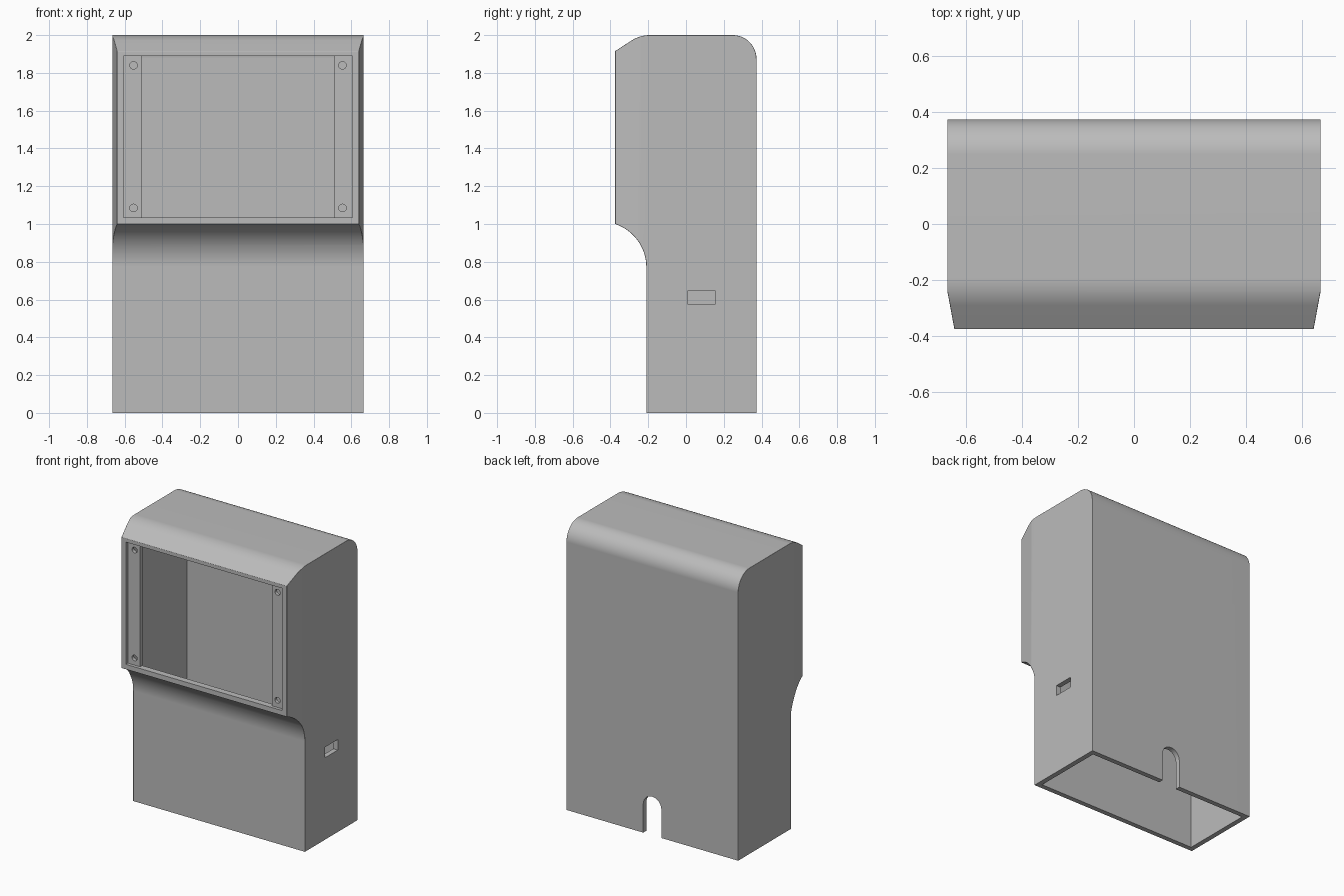
import bpy, bmesh
from math import sin, cos, acos, pi, radians
from mathutils import Vector, Matrix

cube = bpy.data.objects.get("Cube")
if cube:
    bpy.data.objects.remove(cube, do_unlink=True)

grey = bpy.data.materials.new("plain grey")
grey.use_nodes = True
grey.diffuse_color = (0.5, 0.5, 0.5, 1)
grey.node_tree.nodes["Principled BSDF"].inputs["Base Color"].default_value = (0.5, 0.5, 0.5, 1)

HALF, FRONT, BACK, WALL = 0.665, -0.375, 0.373, 0.035


def arc(cy, cz, r, a0, a1, n):
    steps = [a0 + (a1 - a0) * i / n for i in range(n + 1)]
    return [(cy + r * cos(a), cz + r * sin(a)) for a in steps]


def side_profile(t, front, bottom):
    """Side outline, moved inwards by t."""
    neck_r = 0.24 + t
    pts = [(BACK - t, bottom), (-0.21 + t, bottom)]
    pts += arc(-0.45, 0.772, neck_r, 0, acos((front + 0.45) / neck_r), 12)
    brow = arc(-0.19, 1.816, 0.184 - t, radians(123), pi / 2, 8)
    y, z = brow[0]
    pts += [(front, z - 0.65 * (y - front))] + brow
    pts += arc(BACK - 0.125, 1.875, 0.125 - t, pi / 2, 0, 12)
    return pts


def to_object(bm, name):
    bmesh.ops.recalc_face_normals(bm, faces=bm.faces)
    mesh = bpy.data.meshes.new(name)
    bm.to_mesh(mesh)
    bm.free()
    mesh.materials.append(grey)
    obj = bpy.data.objects.new(name, mesh)
    bpy.context.collection.objects.link(obj)
    return obj


def prism(points, start, along):
    """Extrude a closed outline of 3D points."""
    bm = bmesh.new()
    face = bm.faces.new([bm.verts.new(Vector(p) + Vector(start)) for p in points])
    new = bmesh.ops.extrude_face_region(bm, geom=[face])["geom"]
    bmesh.ops.translate(bm, vec=along, verts=[v for v in new if isinstance(v, bmesh.types.BMVert)])
    bmesh.ops.recalc_face_normals(bm, faces=bm.faces)
    return bm


def tapered_body(t, front, bottom):
    """Prism of the side outline whose sides narrow towards the front."""
    half = HALF - t
    bm = prism([(0, y, z) for y, z in side_profile(t, front, bottom)], (-half, 0, 0), (2 * half, 0, 0))
    for s in (-1, 1):
        cut = bmesh.ops.bisect_plane(
            bm, geom=bm.verts[:] + bm.edges[:] + bm.faces[:], dist=1e-5,
            plane_co=(s * half, -0.24, 0), plane_no=Vector((s * 0.135, -0.025, 0)).normalized(),
            clear_outer=True)["geom_cut"]
        bmesh.ops.holes_fill(bm, edges=[e for e in bm.edges if e.is_boundary], sides=0)
    bmesh.ops.recalc_face_normals(bm, faces=bm.faces)
    return bm


def box(name, low, high):
    low, high = Vector(low), Vector(high)
    bm = bmesh.new()
    bmesh.ops.create_cube(bm, size=1, matrix=Matrix.Translation((low + high) / 2) @ Matrix.Diagonal((*(high - low), 1)))
    return to_object(bm, name)


def carve(target, cutter):
    mod = target.modifiers.new("cut", 'BOOLEAN')
    mod.operation, mod.solver, mod.object = 'DIFFERENCE', 'EXACT', cutter
    bpy.context.view_layer.objects.active = target
    bpy.ops.object.modifier_apply(modifier=mod.name)
    bpy.data.objects.remove(cutter, do_unlink=True)


# Outer body with rounded edges, except around the open base
bm = tapered_body(0, FRONT, 0)
edges = [e for e in bm.edges if e.calc_face_angle(0) > radians(25)
         and not all(v.co.z < 0.001 for v in e.verts)]
bmesh.ops.bevel(bm, geom=edges, offset=0.02, segments=4, profile=0.5, affect='EDGES', clamp_overlap=True)
shell = to_object(bm, "housing_shell")

# Hollow inside, open at the base
carve(shell, to_object(tapered_body(WALL, FRONT + 0.045, -0.1), "cavity_cutter"))

# Screen recess and the opening between the two mounting strips
carve(shell, box("recess_cutter", (-0.605, -0.5, 1.035), (0.605, FRONT + 0.022, 1.89)))
carve(shell, box("opening_cutter", (-0.51, -0.5, 1.035), (0.51, -0.25, 1.89)))

# Screw holes in the mounting strips
for x in (-0.553, 0.553):
    for z in (1.085, 1.84):
        ring = [(px, 0, pz) for px, pz in arc(x, z, 0.02, 0, 2 * pi, 24)[:-1]]
        carve(shell, to_object(prism(ring, (0, -0.5, 0), (0, 0.25, 0)), "screw_cutter"))

# Port in the left wall
carve(shell, box("port_cutter", (0.6, 0.01, 0.573), (0.7, 0.153, 0.647)))

# Arched cable notch at the bottom of the back wall
arch = [(0.07, 0, -0.1)] + [(x, 0, z) for x, z in arc(0, 0.2, 0.07, 0, pi, 20)] + [(-0.07, 0, -0.1)]
carve(shell, to_object(prism(arch, (0, 0.25, 0), (0, 0.2, 0)), "cable_cutter"))

# Smooth shading with sharp edges kept
bpy.ops.object.select_all(action='DESELECT')
shell.select_set(True)
bpy.context.view_layer.objects.active = shell
bpy.ops.object.shade_smooth_by_angle(angle=radians(28))
weighted = shell.modifiers.new("even shading", 'WEIGHTED_NORMAL')
weighted.keep_sharp = True
